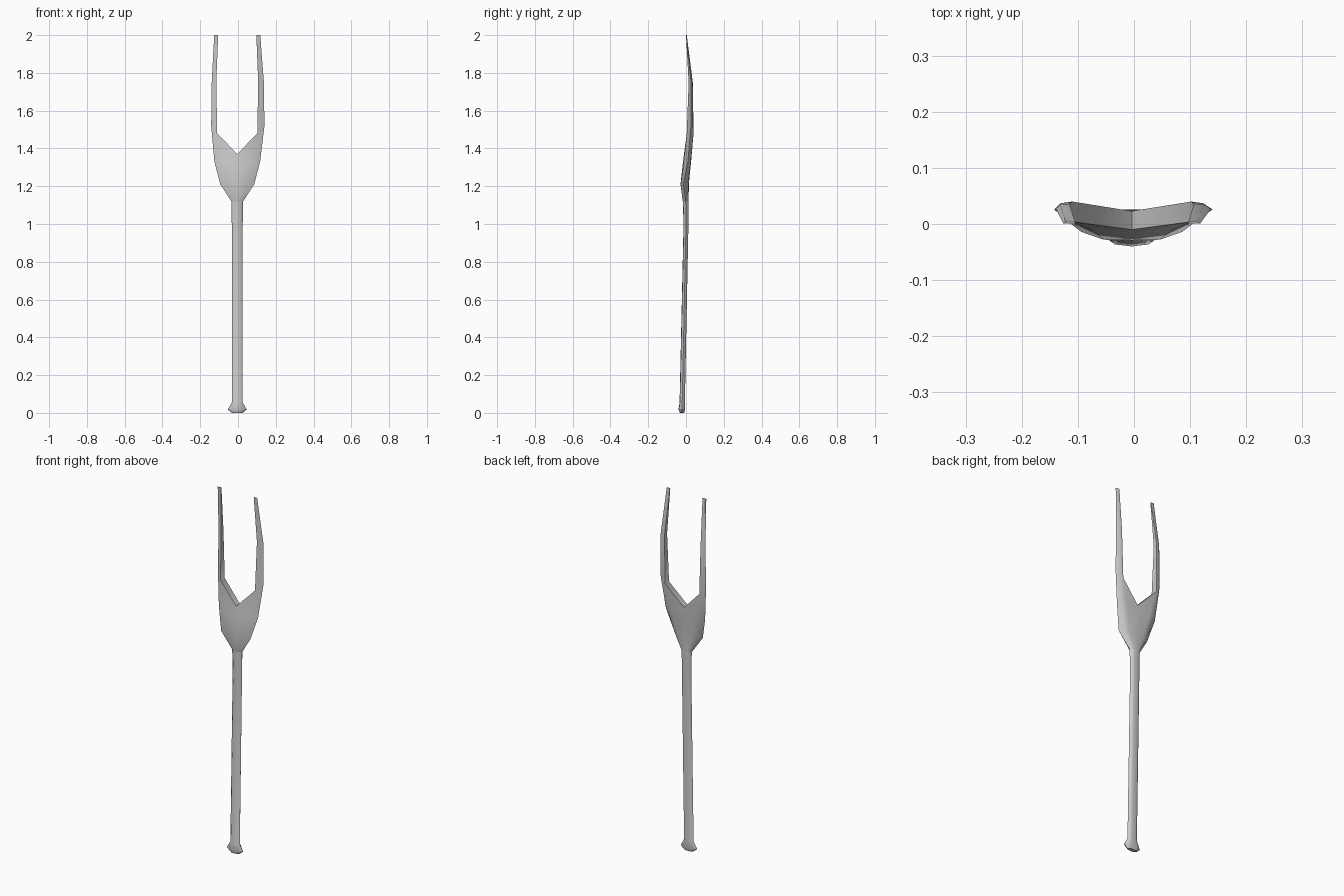
import bpy, bmesh

if "Cube" in bpy.data.objects:
    bpy.data.objects.remove(bpy.data.objects["Cube"])


def stem_ring(z, w, front, back):
    """Half section, front centre round to back centre."""
    mid = (front + back) / 2
    f = front + 0.1 * (back - front)
    b = back - 0.1 * (back - front)
    return [(0, front, z), (0.6 * w, f, z), (w, mid, z),
            (0.75 * w, b, z), (0.45 * w, back, z), (0, back, z)]


def loft(bm, rings, closed=False):
    """Skin a stack of half sections and return the vertex rows."""
    rows = [[bm.verts.new(p) for p in r] for r in rings]
    n = len(rows[0])
    for a, b in zip(rows, rows[1:]):
        for i in range(n if closed else n - 1):
            j = (i + 1) % n
            bm.faces.new((a[i], a[j], b[j], b[i]))
    return rows


def finish(bm, name):
    """Mirror the half, nudge the slightly off-axis core, smooth."""
    bmesh.ops.remove_doubles(bm, verts=bm.verts, dist=1e-5)
    geom = bm.verts[:] + bm.edges[:] + bm.faces[:]
    bmesh.ops.mirror(bm, geom=geom, axis='X', merge_dist=1e-5)
    bmesh.ops.remove_doubles(bm, verts=bm.verts, dist=1e-5)
    bmesh.ops.recalc_face_normals(bm, faces=bm.faces)
    for v in bm.verts:
        v.co.x -= 0.004 if abs(v.co.x) < 0.135 else 0.001
    me = bpy.data.meshes.new(name)
    bm.to_mesh(me)
    bm.free()
    ob = bpy.data.objects.new(name, me)
    bpy.context.collection.objects.link(ob)
    bpy.ops.object.select_all(action='DESELECT')
    ob.select_set(True)
    bpy.context.view_layer.objects.active = ob
    bpy.ops.object.shade_smooth_by_angle(angle=0.75)
    return ob


neck = stem_ring(1.12, 0.031, -0.017, 0.014)

# Handle with flared butt
bm = bmesh.new()
rows = loft(bm, [
    stem_ring(0.0, 0.028, -0.032, -0.010),
    stem_ring(0.018, 0.050, -0.040, -0.004),
    stem_ring(0.055, 0.029, -0.034, -0.006),
    stem_ring(1.0, 0.029, -0.013, 0.013),
    neck,
])
bm.faces.new(rows[0])
finish(bm, "handle")

# Cupped head, ending at the V notch
bm = bmesh.new()
notch = [(0, -0.010, 1.37), (0.106, 0.004, 1.48), (0.141, 0.026, 1.52),
         (0.127, 0.037, 1.51), (0.106, 0.040, 1.48), (0, 0.023, 1.37)]
head = loft(bm, [
    neck,
    [(0, -0.029, 1.21), (0.05, -0.028, 1.21), (0.09, -0.014, 1.21),
     (0.07, 0.008, 1.21), (0.045, 0.014, 1.21), (0, 0.015, 1.21)],
    [(0, -0.016, 1.33), (0.07, -0.012, 1.33), (0.121, 0.010, 1.33),
     (0.10, 0.025, 1.33), (0.07, 0.027, 1.33), (0, 0.026, 1.33)],
    notch,
])
t = head[-1]
bm.faces.new((t[0], t[1], t[4], t[5]))

# Prongs, tapering forward to thin tips
prong = loft(bm, [
    notch[1:5],
    [(0.111, 0.014, 1.75), (0.138, 0.027, 1.75),
     (0.128, 0.035, 1.75), (0.111, 0.036, 1.75)],
    [(0.101, 0.0, 2.0), (0.122, 0.001, 2.0),
     (0.118, 0.004, 2.0), (0.101, 0.004, 2.0)],
], closed=True)
bm.faces.new(prong[-1])
finish(bm, "forked_head")
